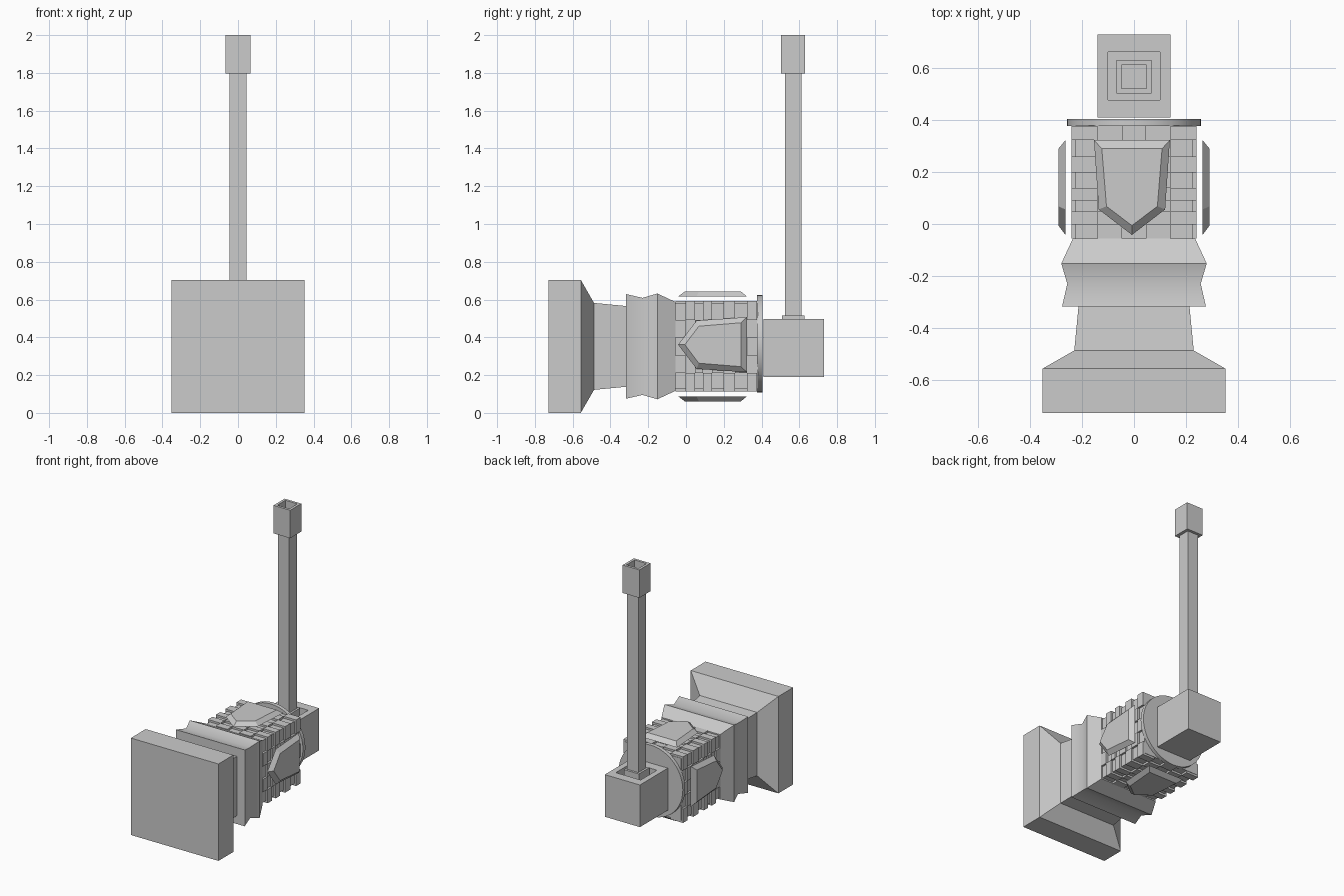
import bpy, bmesh, math
from mathutils import Matrix, Vector

if "Cube" in bpy.data.objects:
    bpy.data.objects.remove(bpy.data.objects["Cube"])

MID = 0.352      # height of the head's axis
POST_Y = 0.567   # depth of the handle's axis

grey = bpy.data.materials.new("plain_grey")
grey.use_nodes = True
colour = (0.6, 0.6, 0.6, 1)
grey.diffuse_color = colour
grey.node_tree.nodes["Principled BSDF"].inputs["Base Color"].default_value = colour


def finish(bm, name):
    bmesh.ops.recalc_face_normals(bm, faces=bm.faces)
    mesh = bpy.data.meshes.new(name)
    bm.to_mesh(mesh)
    bm.free()
    mesh.materials.append(grey)
    obj = bpy.data.objects.new(name, mesh)
    bpy.context.collection.objects.link(obj)
    return obj


def smooth(obj):
    bpy.ops.object.select_all(action="DESELECT")
    obj.select_set(True)
    bpy.context.view_layer.objects.active = obj
    bpy.ops.object.shade_smooth_by_angle(angle=math.radians(30))


def skin(bm, loops):
    """Join matching loops of points into one closed solid."""
    rings = [[bm.verts.new(p) for p in loop] for loop in loops]
    n = len(rings[0])
    for a, b in zip(rings, rings[1:]):
        for i in range(n):
            j = (i + 1) % n
            bm.faces.new((a[i], a[j], b[j], b[i]))
    bm.faces.new(rings[0])
    bm.faces.new(rings[-1])


CORNERS = [(-1, -1), (1, -1), (1, 1), (-1, 1)]


def head_section(name, profile):
    """Square sections along the head: (y, half width)."""
    bm = bmesh.new()
    skin(bm, [[(sx * h, y, MID + sz * h) for sx, sz in CORNERS] for y, h in profile])
    return finish(bm, name)


def upright(name, y, profile):
    """Rectangular sections going up: (z, half x, half y)."""
    bm = bmesh.new()
    skin(bm, [[(sx * hx, y + sy * hy, z) for sx, sy in CORNERS] for z, hx, hy in profile])
    return finish(bm, name)


def box(bm, lo, hi, matrix):
    lo, hi = Vector(lo), Vector(hi)
    size = Matrix.Diagonal((hi - lo).to_4d())
    size[3][3] = 1
    bmesh.ops.create_cube(bm, size=1, matrix=matrix @ Matrix.Translation((lo + hi) / 2) @ size)


# Striking head and waisted collar
head_section("striking_head", [(-0.727, 0.352), (-0.557, 0.352), (-0.487, 0.23), (-0.31, 0.213)])
smooth(head_section("waisted_collar",
                    [(-0.318, 0.277), (-0.23, 0.257), (-0.152, 0.28), (-0.055, 0.235)]))

# Brick-covered drum: alternate bricks stand proud on all four sides
head_section("drum_core", [(-0.06, 0.226), (0.38, 0.226)])
rows = [-0.055, -0.002, 0.048, 0.09, 0.138, 0.198, 0.26, 0.324, 0.377]
columns = [-0.24, -0.14, -0.047, 0.047, 0.14, 0.24]
sides = [Matrix.Translation((0, 0, MID)) @ Matrix.Rotation(math.pi / 2 * k, 4, "Y")
         for k in range(4)]
bm = bmesh.new()
for side in sides:
    for r in range(len(rows) - 1):
        for c in range(len(columns) - 1):
            if (r + c) % 2:
                box(bm, (columns[c], rows[r], 0.2), (columns[c + 1], rows[r + 1], 0.24), side)
finish(bm, "drum_bricks")

# Bevelled shield plate floating off each side
outer = [(-0.146, 0.323), (0.146, 0.323), (0.128, 0.056), (0, -0.042), (-0.128, 0.056)]
inner = [(-0.116, 0.29), (0.116, 0.29), (0.098, 0.068), (0, -0.006), (-0.098, 0.068)]
names = ["top_shield", "left_shield", "bottom_shield", "right_shield"]
shifts = [(-0.008, 0), (0, 0.009), (-0.008, 0), (0, 0.009)]
for name, side, (dx, dz) in zip(names, sides, shifts):
    bm = bmesh.new()
    skin(bm, [[(x, y, 0.264) for x, y in outer], [(x, y, 0.291) for x, y in inner]])
    bm.transform(Matrix.Translation((dx, 0, dz)) @ side)
    finish(bm, name)

# Round end plate
bm = bmesh.new()
bmesh.ops.create_cone(bm, cap_ends=True, segments=48, radius1=0.258, radius2=0.258, depth=0.028,
                      matrix=Matrix.Translation((0, 0.391, 0.366))
                      @ Matrix.Rotation(math.pi / 2, 4, "X"))
smooth(finish(bm, "end_plate"))

# Socket block with a sunken top, and the handle rising from it
upright("socket_block", 0.57, [(0.19, 0.141, 0.16), (0.496, 0.141, 0.16),
                               (0.496, 0.1, 0.093), (0.43, 0.1, 0.093)])
upright("handle_foot", POST_Y, [(0.42, 0.06, 0.06), (0.515, 0.06, 0.06)])
upright("handle_shaft", POST_Y, [(0.5, 0.045, 0.044), (1.85, 0.045, 0.044)])
upright("handle_cap", POST_Y, [(1.797, 0.067, 0.064), (2.0, 0.067, 0.064),
                               (2.0, 0.048, 0.046), (1.9, 0.048, 0.046)])
